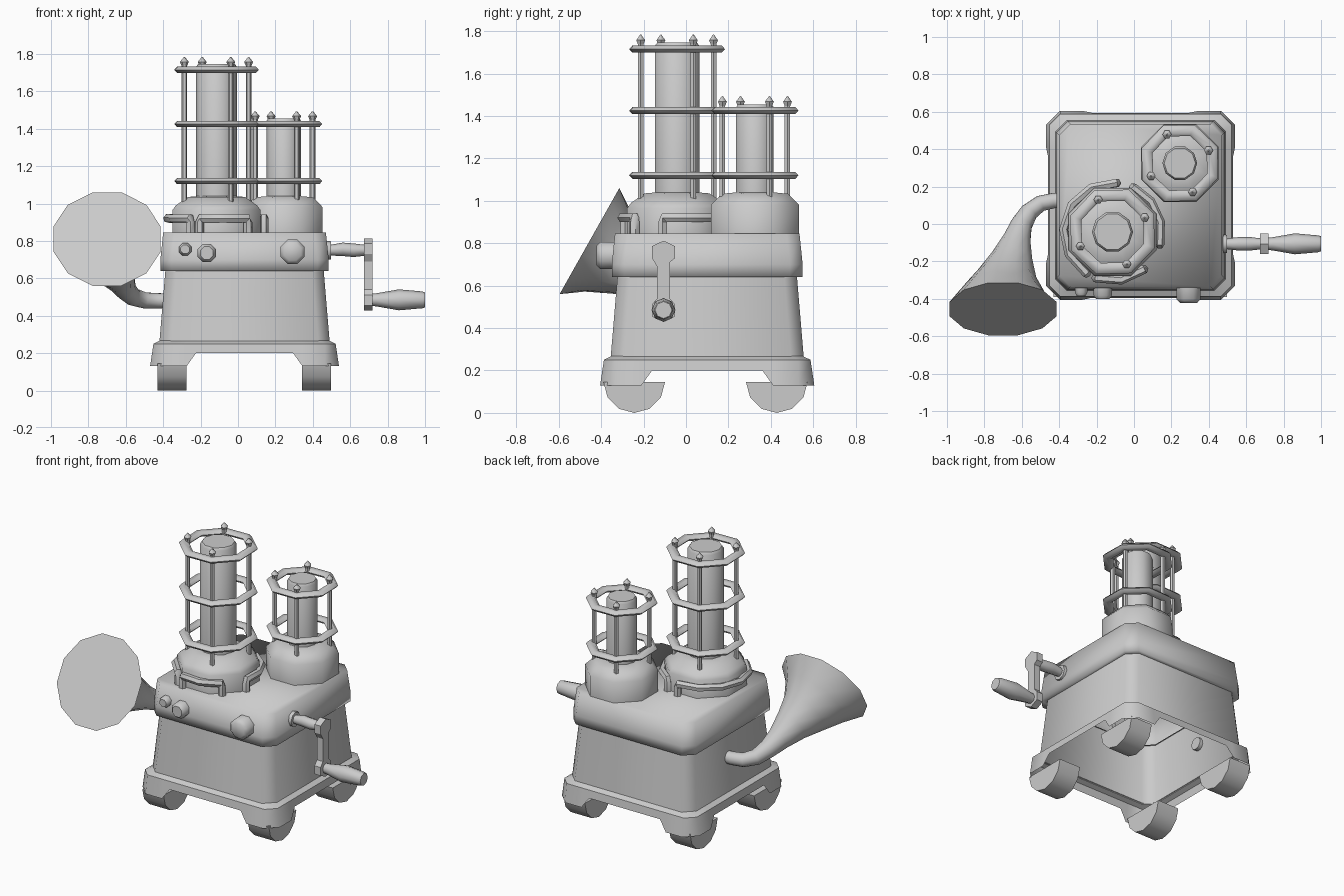
import bpy, math
from math import sin, cos, pi, radians
from mathutils import Vector

if "Cube" in bpy.data.objects:
    bpy.data.objects.remove(bpy.data.objects["Cube"])

grey = bpy.data.materials.new("plain_grey")
grey.diffuse_color = (0.6, 0.6, 0.6, 1)
grey.use_nodes = True
grey.node_tree.nodes["Principled BSDF"].inputs["Base Color"].default_value = grey.diffuse_color


def add_mesh(name, verts, faces, angle=50):
    me = bpy.data.meshes.new(name)
    me.from_pydata([tuple(v) for v in verts], [], faces)
    me.materials.append(grey)
    me.shade_smooth()
    me.set_sharp_from_angle(angle=radians(angle))
    ob = bpy.data.objects.new(name, me)
    bpy.context.collection.objects.link(ob)
    return ob


def bridge(rings, n, closed=False):
    """Quads joining consecutive rings of n points."""
    steps = rings if closed else rings - 1
    return [(r * n + k, r * n + (k + 1) % n,
             (r + 1) % rings * n + (k + 1) % n, (r + 1) % rings * n + k)
            for r in range(steps) for k in range(n)]


def tube(name, pts, radii, sides=8, turn=0, caps=True, angle=50, first=None):
    """Sweep a polygon of varying radius along a path."""
    pts = [Vector(p) for p in pts]
    verts, u = [], None
    for i, p in enumerate(pts):
        t = (pts[min(i + 1, len(pts) - 1)] - pts[max(i - 1, 0)]).normalized()
        if i == 0 and first:
            t = Vector(first).normalized()
        if u is None:
            u = Vector((1, 0, 0)) if abs(t.z) > 0.9 else Vector((0, 0, 1))
        u = (u - t * u.dot(t)).normalized()
        v = t.cross(u)
        for k in range(sides):
            a = radians(turn) + 2 * pi * k / sides
            verts.append(p + (u * cos(a) + v * sin(a)) * radii[i])
    faces = bridge(len(pts), sides)
    if caps:
        faces += [tuple(reversed(range(sides))),
                  tuple(range((len(pts) - 1) * sides, len(pts) * sides))]
    return add_mesh(name, verts, faces, angle)


def lathe(name, x, y, profile, **kw):
    """Upright turned part; profile holds (radius, height)."""
    return tube(name, [(x, y, z) for r, z in profile], [r for r, z in profile], **kw)


def hoop(name, x, y, z, r, wide, tall, turn):
    """Octagonal ring with a six-sided section."""
    verts = []
    for k in range(8):
        a = radians(turn + 45 * k)
        for j in range(6):
            b = 2 * pi * j / 6
            d = r + wide * cos(b)
            verts.append((x + d * cos(a), y + d * sin(a), z + tall * sin(b)))
    return add_mesh(name, verts, bridge(8, 6, True))


# Body: chamfered square shell, open below
CX, CY = 0.035, 0.10


def square(h, c, z):
    pts = [(h, -h + c), (h, h - c), (h - c, h), (-h + c, h),
           (-h, h - c), (-h, -h + c), (-h + c, -h), (h - c, -h)]
    return [(CX + x, CY + y, z) for x, y in pts]


def shell(name, levels, cap, angle):
    verts = [p for h, c, z in levels for p in square(h, c, z)]
    faces = bridge(len(levels), 8)
    if cap:
        faces.append(tuple(range(len(verts) - 8, len(verts))))
    return add_mesh(name, verts, faces, angle)


shell("body_wall", [(0.455, 0.06, 0.262), (0.423, 0.06, 0.645)], False, 180)
shell("lid", [(0.415, 0.06, 0.64), (0.45, 0.06, 0.64), (0.45, 0.06, 0.70),
              (0.435, 0.06, 0.845)], True, 180)

# Skirt with a notch cut between the corner feet on each side
low, high = [], []
for s in range(4):
    for d, z in ((-0.43, 0.13), (-0.31, 0.13), (-0.26, 0.2),
                 (0.26, 0.2), (0.31, 0.13), (0.43, 0.13)):
        for ring, zz in ((low, z), (high, 0.25)):
            h = 0.505 - 0.15 * (zz - 0.13)
            a = s * pi / 2
            ring.append((CX + h * cos(a) - d * sin(a), CY + h * sin(a) + d * cos(a), zz))
inner = [(CX + (x - CX) * 0.925, CY + (y - CY) * 0.925, 0.268) for x, y, z in high]
add_mesh("skirt", low + high + inner, bridge(3, 24))

# Feet: half drums lying across the corners
for sx, x in (("left", -0.353), ("right", 0.42)):
    for sy, y in (("front", -0.244), ("back", 0.428)):
        ring = [(y + 0.145 * cos(pi + pi * k / 6), 0.145 + 0.145 * sin(pi + pi * k / 6))
                for k in range(7)]
        verts = [(x + e, a, b) for e in (-0.078, 0.078) for a, b in ring]
        add_mesh(f"foot_{sy}_{sx}", verts,
                 bridge(2, 7) + [tuple(reversed(range(7))), tuple(range(7, 14))])


# Caged cylinders
def tower(name, x, y, base, core, core_top, hoops, hoop_r, post_r):
    top = hoops[-1]
    lathe(name + "_base", x, y, base, turn=22.5)
    lathe(name + "_core", x, y, [(core, 1.0), (core, core_top - 0.015),
                                 (core * 0.9, core_top)], sides=10)
    for i, z in enumerate(hoops):
        hoop(f"{name}_hoop_{i}", x, y, z, hoop_r, 0.032, 0.019, 24)
    for k in range(4):
        a = radians(24 + 90 * k)
        px, py = x + post_r * cos(a), y + post_r * sin(a)
        lathe(f"{name}_post_{k}", px, py, [(0.015, 1.0), (0.015, top + 0.03)], sides=6)
        lathe(f"{name}_finial_{k}", px, py,
              [(0.012, top + 0.016), (0.024, top + 0.042), (0.003, top + 0.068)], sides=6)


TX, TY = -0.115, -0.042
tower("tall_tower", TX, TY,
      [(0.255, 0.84), (0.255, 0.965), (0.235, 0.99), (0.165, 1.035), (0.1, 1.04)],
      0.11, 1.745, (1.12, 1.425, 1.715), 0.21, 0.188)
tower("short_tower", 0.245, 0.325,
      [(0.225, 0.84), (0.225, 0.98), (0.17, 1.033), (0.09, 1.04)],
      0.093, 1.455, (1.12, 1.425), 0.188, 0.168)

# Pipes hugging the tall tower base, ends bent down into the lid
for name, a0, a1 in (("left", 85, 238), ("front", 250, 310), ("right", 345, 425)):
    n = max(2, round((a1 - a0) / 30))
    path = []
    for k in range(n + 1):
        a = radians(a0 + (a1 - a0) * k / n)
        path.append((TX + 0.262 * cos(a), TY + 0.262 * sin(a), 0.92))
    path = [path[0][:2] + (0.84,), path[0][:2] + (0.90,)] + path \
        + [path[-1][:2] + (0.90,), path[-1][:2] + (0.84,)]
    tube(name + "_pipe", path, [0.024] * len(path), sides=6)

# Front knobs
for name, x, z, r, y in (("small", -0.283, 0.755, 0.036, -0.385),
                         ("medium", -0.167, 0.735, 0.053, -0.402),
                         ("large", 0.292, 0.742, 0.07, -0.422)):
    tube(name + "_knob", [(x, -0.32, z), (x, y + 0.02, z), (x, y, z)],
         [r, r, r * 0.7], sides=8, turn=22.5)

# Crank
KY = -0.106
tube("crank_flange", [(0.46, KY, 0.75), (0.498, KY, 0.75)], [0.052, 0.048])
tube("crank_shaft", [(0.49, KY, 0.75), (0.56, KY, 0.755), (0.62, KY, 0.75), (0.69, KY, 0.75)],
     [0.028, 0.036, 0.036, 0.028])
outline = [(0.03, 0.71), (0.055, 0.73), (0.055, 0.785), (0, 0.812), (-0.055, 0.785),
           (-0.055, 0.73), (-0.03, 0.69), (-0.03, 0.54), (-0.055, 0.51), (-0.055, 0.455),
           (0, 0.428), (0.055, 0.455), (0.055, 0.51), (0.03, 0.54)]
m = len(outline)
add_mesh("crank_arm", [(x, KY + a, b) for x in (0.675, 0.72) for a, b in outline],
         bridge(2, m) + [tuple(reversed(range(m))), tuple(range(m, 2 * m))], 30)
tube("crank_handle", [(x, KY, 0.485) for x in (0.71, 0.74, 0.86, 0.985, 1.0)],
     [0.032, 0.035, 0.056, 0.045, 0.04])

# Horn: flared tube with a closed mouth
horn = [(-0.70, -0.455, 0.81, 0.297), (-0.69, -0.37, 0.755, 0.22),
        (-0.675, -0.28, 0.70, 0.16), (-0.65, -0.18, 0.645, 0.112),
        (-0.625, -0.08, 0.585, 0.075), (-0.60, 0.0, 0.54, 0.058),
        (-0.56, 0.065, 0.50, 0.049), (-0.50, 0.11, 0.482, 0.044),
        (-0.43, 0.125, 0.48, 0.042), (-0.38, 0.125, 0.48, 0.04)]
tube("horn", [p[:3] for p in horn], [p[3] for p in horn], sides=12, turn=15,
     first=(0, 0.87, -0.49))
